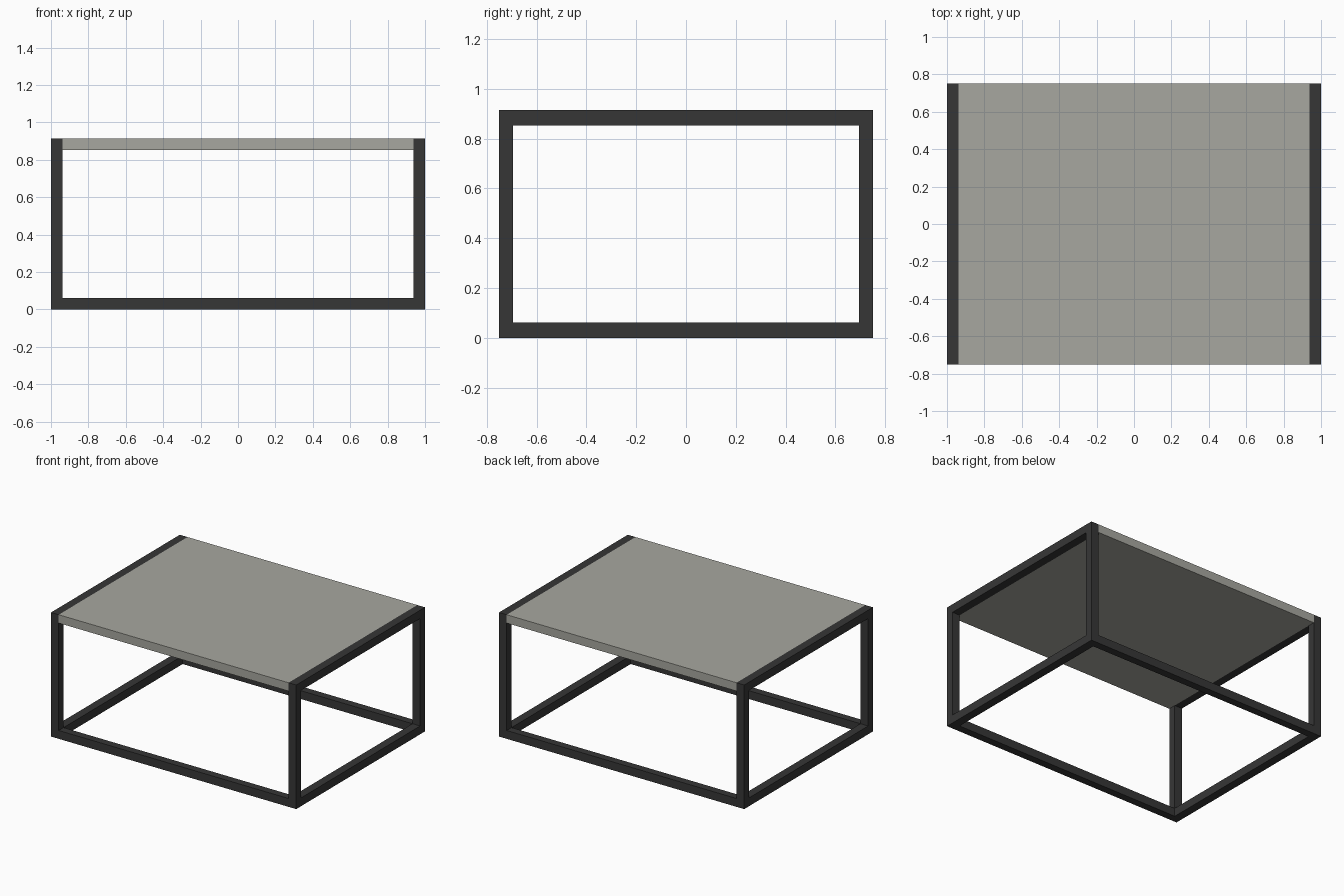
import bpy

if "Cube" in bpy.data.objects:
    bpy.data.objects.remove(bpy.data.objects["Cube"])


def material(name, color):
    m = bpy.data.materials.new(name)
    m.diffuse_color = (*color, 1)
    m.use_nodes = True
    m.node_tree.nodes["Principled BSDF"].inputs["Base Color"].default_value = m.diffuse_color
    return m


dark = material("dark metal", (0.037, 0.037, 0.037))
stone = material("warm grey top", (0.39, 0.39, 0.35))


def box(name, x, y, z, mat):
    """Box from (min, max) ranges on each axis."""
    verts = [(a, b, c) for a in x for b in y for c in z]
    faces = [(0, 1, 3, 2), (4, 6, 7, 5), (0, 4, 5, 1),
             (2, 3, 7, 6), (0, 2, 6, 4), (1, 5, 7, 3)]
    mesh = bpy.data.meshes.new(name)
    mesh.from_pydata(verts, [], faces)
    mesh.materials.append(mat)
    ob = bpy.data.objects.new(name, mesh)
    bpy.context.collection.objects.link(ob)
    return ob


def span(sign, outer, inner):
    return sorted((sign * outer, sign * inner))


X, Y, H = 1.0, 0.75, 0.915      # half width, half depth, height
TX, TY, TZ = 0.0625, 0.056, 0.0615  # bar thickness on each axis
xi, yi = X - TX, Y - TY

for sx, side in ((-1, "left"), (1, "right")):
    # Upright legs
    for sy, end in ((-1, "front"), (1, "back")):
        box(f"{end}_{side}_leg", span(sx, X, xi), span(sy, Y, yi), (0, H), dark)
    # Side rails, bottom and top
    box(f"{side}_bottom_rail", span(sx, X, xi), (-yi, yi), (0, TZ), dark)
    box(f"{side}_top_rail", span(sx, X, xi), (-yi, yi), (H - TZ, H), dark)

# Front and back floor rails
for sy, end in ((-1, "front"), (1, "back")):
    box(f"{end}_bottom_rail", (-xi, xi), span(sy, Y, yi), (0, TZ), dark)

# Table top slab held between the side frames
box("table_top", (-xi, xi), (-Y, Y), (H - TZ, H), stone)
